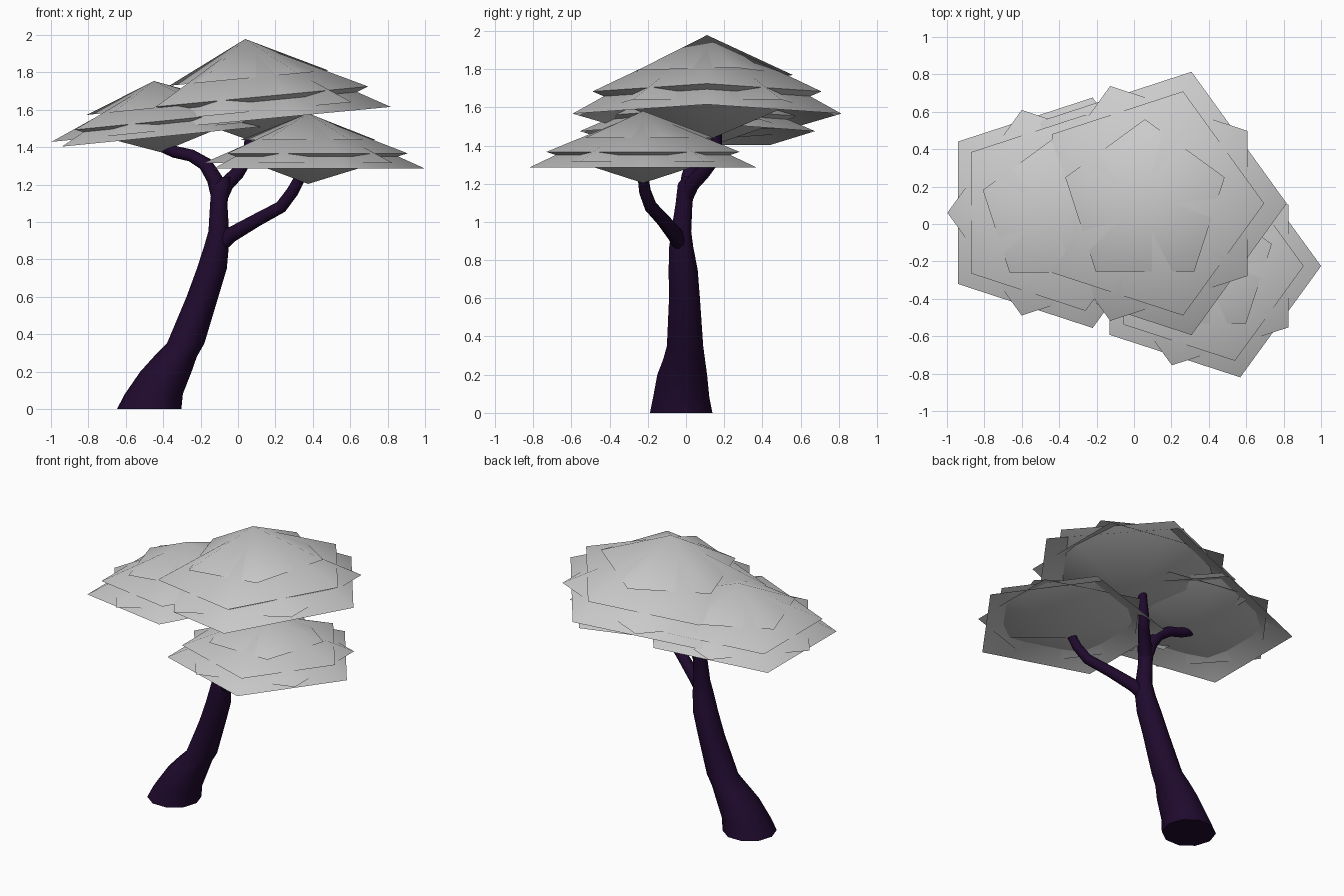
import bpy, bmesh
from math import cos, sin, radians, tau
from mathutils import Vector, Matrix

if "Cube" in bpy.data.objects:
    bpy.data.objects.remove(bpy.data.objects["Cube"])

bark = bpy.data.materials.new("dark_bark")
bark.diffuse_color = (0.014, 0.003, 0.027, 1)
bark.use_nodes = True
bark.node_tree.nodes["Principled BSDF"].inputs["Base Color"].default_value = bark.diffuse_color


def finish(bm, name, angle, mat=None):
    me = bpy.data.meshes.new(name)
    bm.to_mesh(me)
    bm.free()
    ob = bpy.data.objects.new(name, me)
    bpy.context.collection.objects.link(ob)
    if mat:
        me.materials.append(mat)
    bpy.ops.object.select_all(action='DESELECT')
    ob.select_set(True)
    bpy.context.view_layer.objects.active = ob
    bpy.ops.object.shade_smooth_by_angle(angle=radians(angle))
    return ob


def tube(name, path, sides=10, level=False):
    """Tapered limb through (x, y, z, radius) points; level keeps rings horizontal."""
    bm = bmesh.new()
    pts = [Vector(p[:3]) for p in path]
    rings = []
    for i, p in enumerate(pts):
        t = pts[min(i + 1, len(pts) - 1)] - pts[max(i - 1, 0)]
        up = Vector((0, 0, 1))
        q = up.rotation_difference(up if level else t)
        r = path[i][3]
        rings.append([bm.verts.new(p + q @ Vector((r * cos(tau * k / sides), r * sin(tau * k / sides), 0)))
                      for k in range(sides)])
    for a, b in zip(rings, rings[1:]):
        for k in range(sides):
            j = (k + 1) % sides
            bm.faces.new((a[k], a[j], b[j], b[k]))
    bm.faces.new(rings[0])
    bm.faces.new(rings[-1])
    bmesh.ops.recalc_face_normals(bm, faces=bm.faces)
    return finish(bm, name, 60, bark)


# Foliage layers: rim radius, first corner angle, rim z, peak z, underside z (relative to top)
LAYERS = [
    (0.45, 90, -0.21, 0.0, None),
    (0.63, 0, -0.315, -0.01, -0.555),
    (0.66, 180, -0.39, -0.03, None),
    (0.74, 0, -0.435, -0.02, None),
]


def foliage(name, centre, scale, zscale, tilt):
    """Stack of five-sided cone skirts over a double-cone core, tilted about the rim centre."""
    bm = bmesh.new()
    pivot = 0.435
    for r, start, rim, peak, low in LAYERS:
        top = bm.verts.new((0, 0, (peak + pivot) * zscale))
        ring = []
        for k in range(5):
            a = radians(start + 72 * k)
            ring.append(bm.verts.new((r * scale * cos(a), r * scale * sin(a), (rim + pivot) * zscale)))
        for k in range(5):
            bm.faces.new((ring[k], ring[(k + 1) % 5], top))
        if low is not None:
            bot = bm.verts.new((0, 0, (low + pivot) * zscale))
            for k in range(5):
                bm.faces.new((ring[(k + 1) % 5], ring[k], bot))
    bm.transform(Matrix.Translation(centre) @ Matrix.Rotation(-tilt, 4, 'Y'))
    return finish(bm, name, 47)


# Leaning trunk with flared foot
tube("trunk", [(-.475, -.025, 0, .172), (-.45, -.025, .08, .155), (-.385, -.02, .2, .137),
               (-.335, -.01, .28, .115), (-.28, -.005, .35, .1), (-.19, -.008, .6, .085),
               (-.14, -.015, .75, .08), (-.115, -.025, .87, .066), (-.103, -.025, .95, .055),
               (-.103, -.01, 1.1, .046), (-.09, .005, 1.2, .05), (-.07, .02, 1.24, .03)], level=True)

# Branches
tube("left_branch", [(-.1, -.005, 1.12, .04), (-.125, .015, 1.23, .042), (-.175, .035, 1.31, .038),
                     (-.25, .055, 1.355, .033), (-.34, .065, 1.375, .032), (-.42, .07, 1.41, .03)])
tube("back_branch", [(-.1, -.005, 1.12, .04), (-.065, .03, 1.2, .042), (-.005, .09, 1.26, .038),
                     (.035, .14, 1.32, .033), (.06, .16, 1.4, .03), (.07, .16, 1.5, .028)])
tube("right_branch", [(-.12, -.02, .84, .03), (-.04, -.055, .93, .042), (.1, -.12, 1.01, .036),
                      (.23, -.185, 1.08, .034), (.29, -.215, 1.16, .032), (.35, -.23, 1.27, .028)])

# Three foliage clumps
foliage("top_foliage", (.08, .11, 1.545), 1.0, 1.0, .095)
foliage("left_foliage", (-.42, .06, 1.455), .875, .69, .1)
foliage("right_foliage", (.375, -.225, 1.285), .845, .68, 0)
